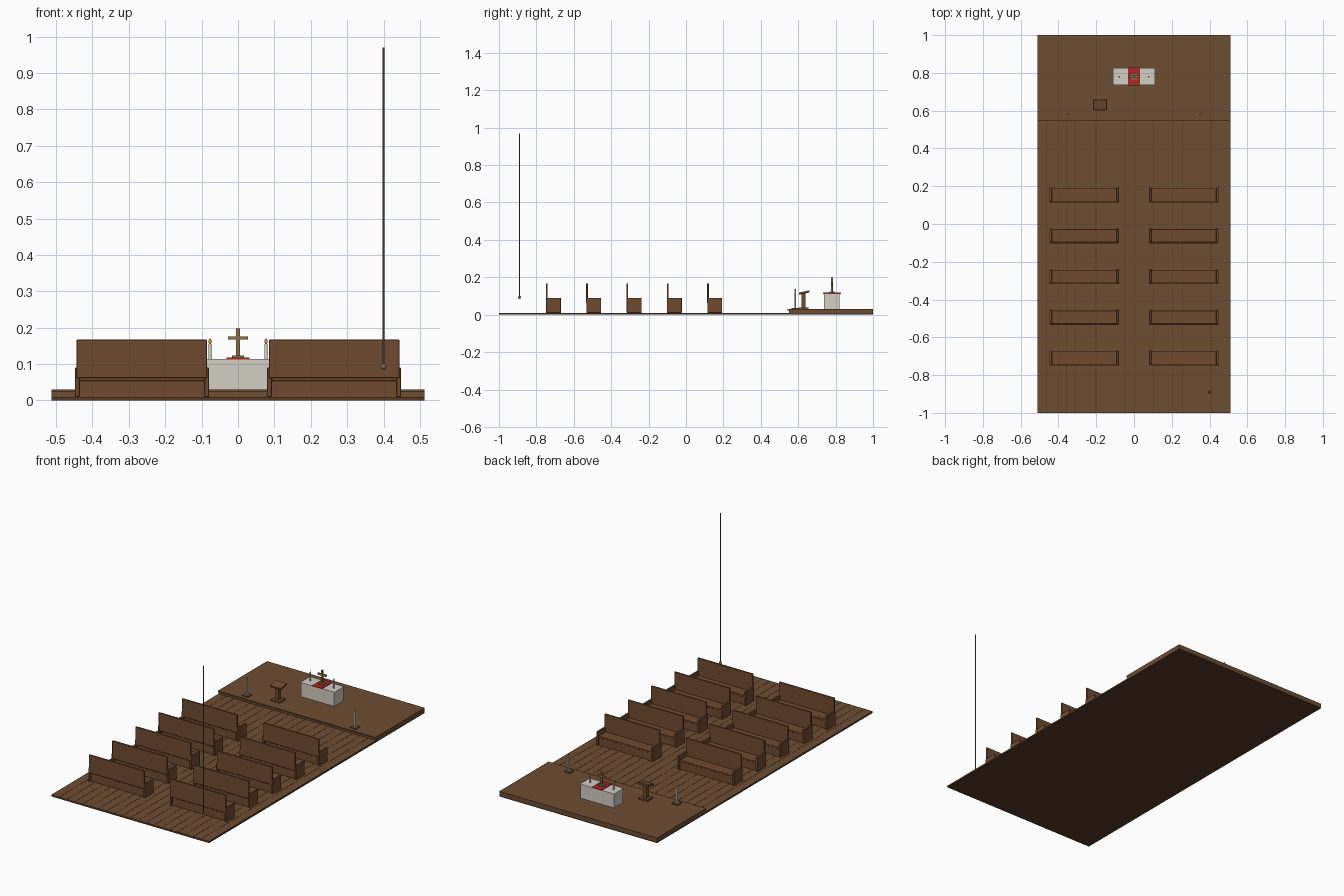
import bpy, math

if "Cube" in bpy.data.objects:
    bpy.data.objects.remove(bpy.data.objects["Cube"])


def material(name, rgb):
    m = bpy.data.materials.new(name)
    m.diffuse_color = (*rgb, 1)
    m.use_nodes = True
    m.node_tree.nodes["Principled BSDF"].inputs["Base Color"].default_value = m.diffuse_color
    return m


FLOOR = material("floor_wood", (0.15, 0.075, 0.034))
PEW = material("pew_wood", (0.16, 0.07, 0.03))
DARK = material("dark_wood", (0.09, 0.04, 0.02))
STONE = material("stone", (0.65, 0.62, 0.56))
RED = material("red_cloth", (0.42, 0.02, 0.02))
WAX = material("wax", (0.75, 0.72, 0.62))
BRASS = material("brass", (0.28, 0.17, 0.06))
FLAME = material("flame", (0.85, 0.45, 0.06))
ROPE = material("rope", (0.2, 0.15, 0.08))


def box(name, x, y, z, mat, bevel=0, tilt=0):
    """Box from (min, max) ranges on each axis."""
    bpy.ops.mesh.primitive_cube_add(
        size=1, location=[sum(r) / 2 for r in (x, y, z)], rotation=(tilt, 0, 0))
    o = bpy.context.object
    o.scale = [r[1] - r[0] for r in (x, y, z)]
    bpy.ops.object.transform_apply(location=False, rotation=False, scale=True)
    o.name = name
    o.data.materials.append(mat)
    if bevel:
        b = o.modifiers.new("bevel", "BEVEL")
        b.width = bevel
        b.segments = 1
    return o


def rod(name, x, y, z0, z1, r0, r1, mat, sides=12):
    bpy.ops.mesh.primitive_cone_add(vertices=sides, radius1=r0, radius2=r1,
                                    depth=z1 - z0, location=(x, y, (z0 + z1) / 2))
    o = bpy.context.object
    o.name = name
    o.data.materials.append(mat)
    bpy.ops.object.shade_smooth_by_angle()
    return o


def ball(name, x, y, z, r, mat, stretch=1):
    bpy.ops.mesh.primitive_uv_sphere_add(segments=12, ring_count=8, radius=r, location=(x, y, z))
    o = bpy.context.object
    o.scale.z = stretch
    o.name = name
    o.data.materials.append(mat)
    bpy.ops.object.shade_smooth_by_angle()


# Floor slab with planks on top
box("floor_base", (-0.512, 0.512), (-1, 1), (0, 0.008), DARK)
count = 20
pitch = 1.024 / count
for i in range(count):
    x0 = -0.512 + i * pitch
    box("floor_plank", (x0, x0 + pitch - 0.0012), (-1, 0.55), (0.008, 0.01), FLOOR)

# Raised platform with a front nosing
box("platform", (-0.512, 0.512), (0.55, 1), (0.008, 0.03), FLOOR)
box("platform_nosing", (-0.512, 0.512), (0.544, 0.552), (0.023, 0.03), FLOOR)

# Pews: five rows on both sides of the aisle
for row in range(5):
    y = 0.154 - row * 0.2155
    for s in (-1, 1):
        def span(a, b):
            return tuple(sorted((s * a, s * b)))
        for a, b in ((0.08, 0.092), (0.436, 0.448)):
            box("pew_end", span(a, b), (y - 0.04, y + 0.039), (0.01, 0.09), PEW, 0.001)
        box("pew_seat", span(0.092, 0.436), (y - 0.033, y + 0.034), (0.054, 0.064), PEW, 0.001)
        box("pew_base", span(0.092, 0.436), (y - 0.031, y + 0.031), (0.01, 0.054), PEW)
        box("pew_back", span(0.085, 0.4435), (y - 0.041, y - 0.032), (0.062, 0.167), PEW, 0.001)

# Altar with top slab and red cloth
box("altar", (-0.108, 0.108), (0.738, 0.822), (0.03, 0.11), STONE)
box("altar_top", (-0.11, 0.11), (0.736, 0.825), (0.108, 0.114), STONE)
box("altar_cloth", (-0.032, 0.032), (0.733, 0.828), (0.113, 0.118), RED)

# Altar cross
box("cross_base", (-0.017, 0.017), (0.766, 0.794), (0.118, 0.123), BRASS)
box("cross_upright", (-0.005, 0.005), (0.775, 0.785), (0.122, 0.198), BRASS)
box("cross_arms", (-0.028, 0.028), (0.775, 0.785), (0.167, 0.176), BRASS)

# Altar candles and standing candles
for s in (-1, 1):
    rod("altar_candle", s * 0.077, 0.78, 0.114, 0.155, 0.004, 0.004, WAX)
    ball("altar_flame", s * 0.077, 0.78, 0.162, 0.004, FLAME, 2)
    x = s * 0.35
    box("candle_stand_base", (x - 0.019, x + 0.019), (0.565, 0.603), (0.03, 0.036), FLOOR)
    rod("candle_stand", x, 0.584, 0.036, 0.125, 0.005, 0.005, WAX)
    ball("stand_flame", x, 0.584, 0.132, 0.004, FLAME, 2)

# Lectern with sloping top
box("lectern_base", (-0.208, -0.152), (0.602, 0.656), (0.03, 0.039), PEW)
box("lectern_post", (-0.191, -0.169), (0.618, 0.64), (0.039, 0.118), PEW)
box("lectern_top", (-0.216, -0.144), (0.604, 0.66), (0.113, 0.124), PEW, 0.001,
    math.radians(12))

# Bell rope with end knot
rod("bell_rope", 0.4, -0.89, 0.09, 0.97, 0.003, 0.003, ROPE, 8)
ball("rope_knot", 0.4, -0.89, 0.093, 0.008, ROPE)
